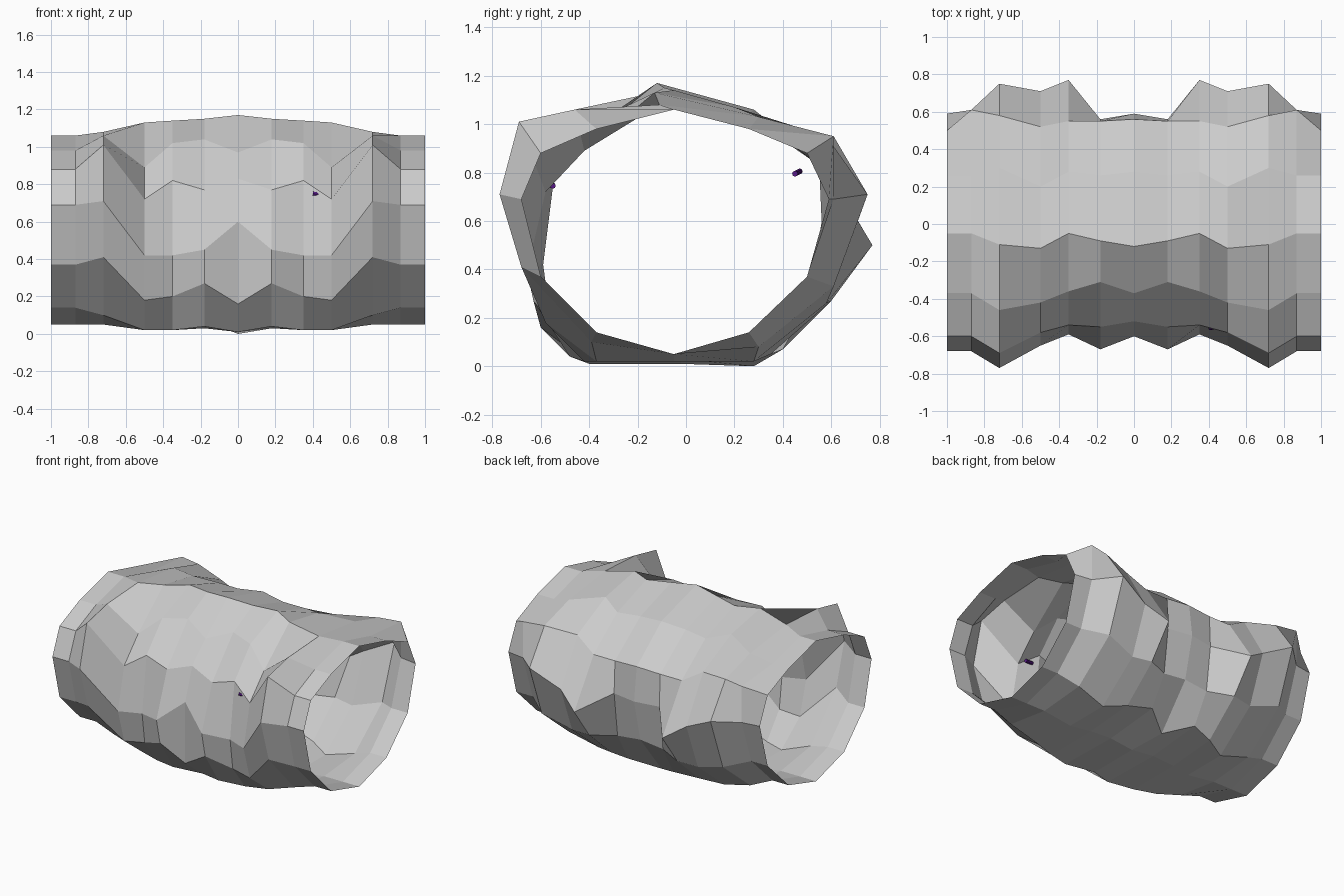
import bpy
from mathutils import Vector

if "Cube" in bpy.data.objects:
    bpy.data.objects.remove(bpy.data.objects["Cube"])

# Stations along one half of the tunnel, from the middle to the open end
XS = [0, .18, .35, .5, .72, .87, 1.0]


def rail(*yz):
    """Lengthwise line of (y, z) points; the last one repeats to the end if needed."""
    pts = list(yz) + [yz[-1]]
    return [(x, y, z) for x, (y, z) in zip(XS, pts)]


def panel(name, rails):
    """Faceted sheet lofted between rails and mirrored across x = 0."""
    full = [[(-x, y, z) for x, y, z in reversed(r[1:])] + r for r in rails]
    n = len(full[0])
    verts = [p for r in full for p in r]
    faces = [(j * n + i, (j + 1) * n + i, (j + 1) * n + i + 1, j * n + i + 1)
             for j in range(len(full) - 1) for i in range(n - 1)]
    me = bpy.data.meshes.new(name)
    me.from_pydata(verts, [], faces)
    ob = bpy.data.objects.new(name, me)
    bpy.context.collection.objects.link(ob)
    return ob


# Floor rails
floor_mid = rail((-.02, .01), (-.02, .03), (-.02, .02), (-.05, .02), (-.05, .05), (-.05, .05))
floor_front = rail((-.40, .01), (-.48, .04), (-.42, .02), (-.37, .02), (-.39, .10), (-.37, .14))
floor_back = rail((.28, 0), (.40, .07), (.35, .05), (.28, .02), (.30, .08), (.26, .14))

# Front wall rails
front_low = rail((-.60, .16), (-.63, .27), (-.56, .20), (-.58, .18), (-.68, .41), (-.60, .37))
front_mid = rail((-.60, .60), (-.67, .45), (-.59, .42), (-.65, .42), (-.77, .71), (-.68, .69))
front_high = rail((-.52, .83), (-.55, .77), (-.54, .82), (-.58, .72), (-.69, 1.01), (-.60, .88))

# Roof rails
roof_front = rail((-.37, .97), (-.31, 1.04), (-.36, 1.02), (-.42, .89), (-.46, 1.06), (-.37, .98))
roof_ridge = rail((-.12, 1.17), (-.09, 1.15), (-.05, 1.14), (-.13, 1.13), (-.11, 1.08), (-.05, 1.06))
roof_back = rail((.28, 1.06), (.26, 1.04), (.28, 1.03), (.20, 1.07), (.30, 1.03), (.26, .98))

# Back wall rails
back_high = rail((.56, .84), (.55, .83), (.55, .83), (.52, .92), (.58, .95), (.61, .95), (.50, .88))
back_mid = rail((.59, .60), (.56, .60), (.77, .50), (.71, .60), (.75, .71), (.61, .69), (.59, .69))
back_low = rail((.52, .30), (.52, .28), (.60, .27), (.58, .26), (.61, .33), (.50, .37))

panel("tunnel_floor", [floor_back, floor_mid, floor_front])
panel("front_wall", [floor_front, front_low, front_mid, front_high, roof_front])
panel("tunnel_roof", [roof_front, roof_ridge, roof_back])
panel("back_wall", [roof_back, back_high, back_mid, back_low, floor_back])

# Purple pegs set into the inner walls
purple = bpy.data.materials.new("purple")
purple.diffuse_color = (.1, .01, .25, 1)
purple.use_nodes = True
purple.node_tree.nodes["Principled BSDF"].inputs["Base Color"].default_value = purple.diffuse_color


def peg(name, a, b):
    a, b = Vector(a), Vector(b)
    bpy.ops.mesh.primitive_cylinder_add(vertices=8, radius=.012, depth=(b - a).length,
                                        location=(a + b) / 2)
    ob = bpy.context.object
    ob.name = name
    ob.rotation_euler = (b - a).to_track_quat('Z', 'Y').to_euler()
    ob.data.materials.append(purple)


peg("front_peg", (.46, -.55, .745), (.40, -.555, .75))
peg("back_peg", (-.48, .47, .805), (-.34, .45, .795))
